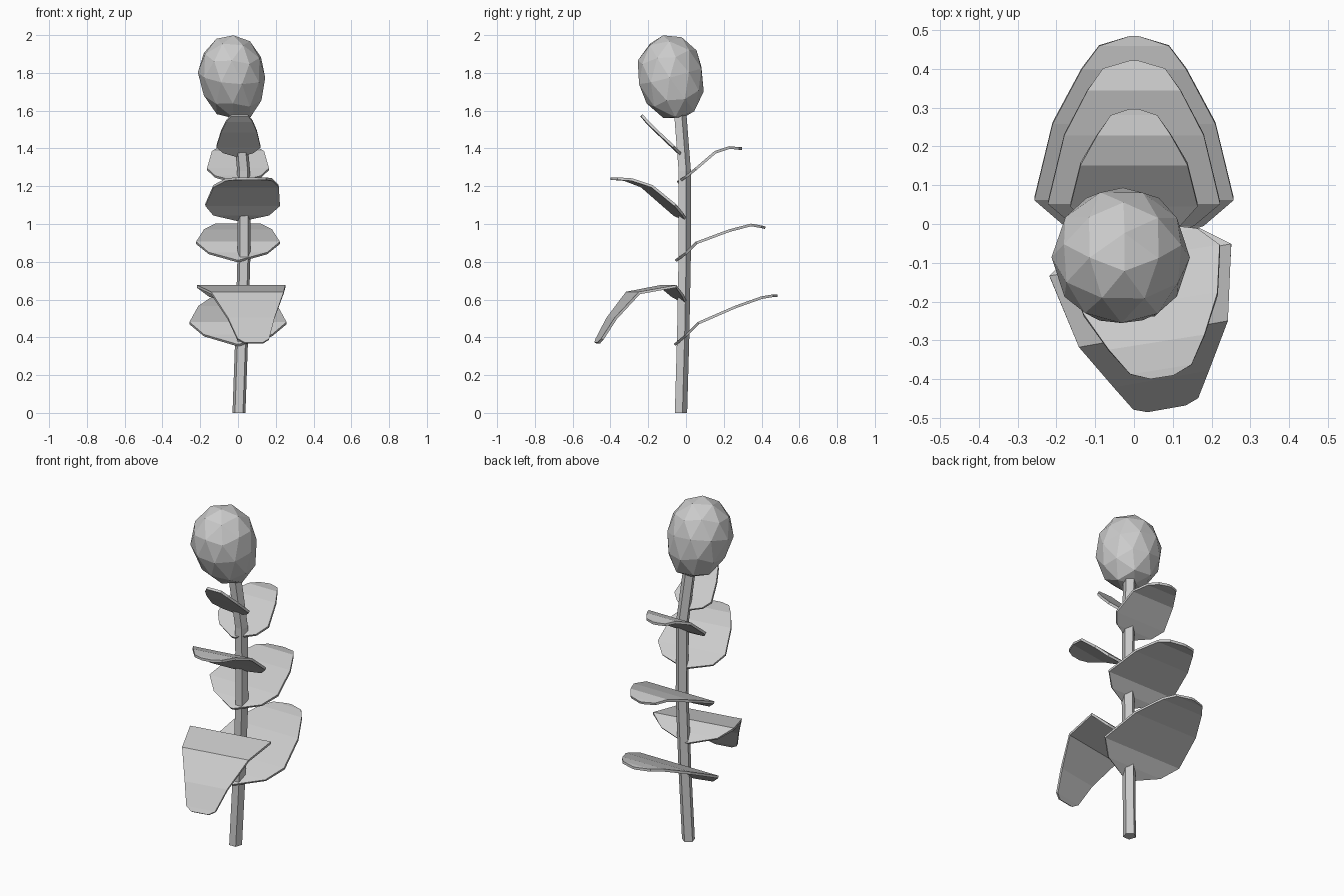
import bpy, bmesh, math
from mathutils import Vector, Matrix

if "Cube" in bpy.data.objects:
    bpy.data.objects.remove(bpy.data.objects["Cube"])


def finish(name, bm):
    bmesh.ops.recalc_face_normals(bm, faces=bm.faces)
    me = bpy.data.meshes.new(name)
    bm.to_mesh(me)
    bm.free()
    ob = bpy.data.objects.new(name, me)
    bpy.context.collection.objects.link(ob)
    return ob


def leaf(name, rows, angle, x=0.0):
    """rows: (distance out, height, half width); angle: heading, 0 = +y."""
    rot = Matrix.Rotation(math.radians(angle), 4, 'Z')
    bm = bmesh.new()
    prev = None
    for d, z, w in rows:
        pair = []
        for s in (-1, 1):
            p = rot @ Vector((s * w, d, z))
            p.x += x
            pair.append(bm.verts.new(p))
        if prev:
            bm.faces.new((prev[0], prev[1], pair[1], pair[0]))
        prev = pair
    ob = finish(name, bm)
    mod = ob.modifiers.new("thickness", 'SOLIDIFY')
    mod.thickness = 0.014
    mod.offset = 0
    return ob


# Stem: five-sided tube along a gently bent path
path = [(0.005, -0.03, 0.0), (0.02, -0.018, 0.42), (0.032, -0.01, 0.85),
        (0.03, -0.01, 1.28), (0.0, -0.035, 1.6)]
bm = bmesh.new()
rings = []
for px, py, pz in path:
    ring = []
    for i in range(5):
        a = math.radians(72 * i + 18)
        ring.append(bm.verts.new((px + 0.036 * math.cos(a), py + 0.036 * math.sin(a), pz)))
    rings.append(ring)
for lo, hi in zip(rings, rings[1:]):
    for i in range(5):
        j = (i + 1) % 5
        bm.faces.new((lo[i], lo[j], hi[j], hi[i]))
bm.faces.new(rings[0])
bm.faces.new(rings[-1])
finish("stem", bm)

# Flower bud: faceted egg with a flattened, slightly shifted bottom
bm = bmesh.new()
bmesh.ops.create_icosphere(bm, subdivisions=2, radius=1.0)
bmesh.ops.rotate(bm, verts=bm.verts, matrix=Matrix.Rotation(0.3, 3, 'Z') @ Matrix.Rotation(0.2, 3, 'X'))
for v in bm.verts:
    low = max(0.0, -v.co.z)
    v.co.x = -0.035 + v.co.x * 0.178 + 0.025 * low
    v.co.y = -0.087 + v.co.y * 0.18 + 0.035 * low
    v.co.z = max(1.56, 1.79 + v.co.z * (0.213 if v.co.z > 0 else 0.25))
finish("bud", bm)

# Back leaves, lowest first
leaf("back_leaf_low", [(-0.06, 0.36, 0.01), (0.0, 0.41, 0.18), (0.065, 0.475, 0.257),
                       (0.26, 0.56, 0.21), (0.40, 0.61, 0.135), (0.46, 0.62, 0.09),
                       (0.485, 0.62, 0.01)], 0)
leaf("back_leaf_middle", [(-0.055, 0.805, 0.01), (0.0, 0.845, 0.155), (0.055, 0.9, 0.222),
                          (0.23, 0.965, 0.18), (0.345, 0.995, 0.12), (0.40, 0.985, 0.08),
                          (0.42, 0.98, 0.01)], 0)
leaf("back_leaf_top", [(-0.045, 1.22, 0.01), (0.0, 1.25, 0.12), (0.05, 1.29, 0.164),
                       (0.155, 1.38, 0.138), (0.23, 1.405, 0.095), (0.28, 1.4, 0.06),
                       (0.297, 1.4, 0.01)], 0)

# Front leaves, turned a little off the centre line
leaf("front_leaf_low", [(0.0, 0.58, 0.01), (0.045, 0.62, 0.165), (0.095, 0.67, 0.238),
                        (0.285, 0.635, 0.195), (0.40, 0.5, 0.125), (0.465, 0.39, 0.085),
                        (0.478, 0.37, 0.05)], 190)
leaf("front_leaf_middle", [(0.0, 1.02, 0.01), (0.04, 1.05, 0.15), (0.09, 1.1, 0.2),
                           (0.21, 1.2, 0.175), (0.31, 1.235, 0.125), (0.38, 1.24, 0.08),
                           (0.4, 1.24, 0.03)], 189, 0.01)
leaf("front_leaf_top", [(0.02, 1.36, 0.01), (0.04, 1.38, 0.08), (0.07, 1.41, 0.117),
                        (0.155, 1.49, 0.095), (0.21, 1.545, 0.07), (0.235, 1.575, 0.045)], 182)
